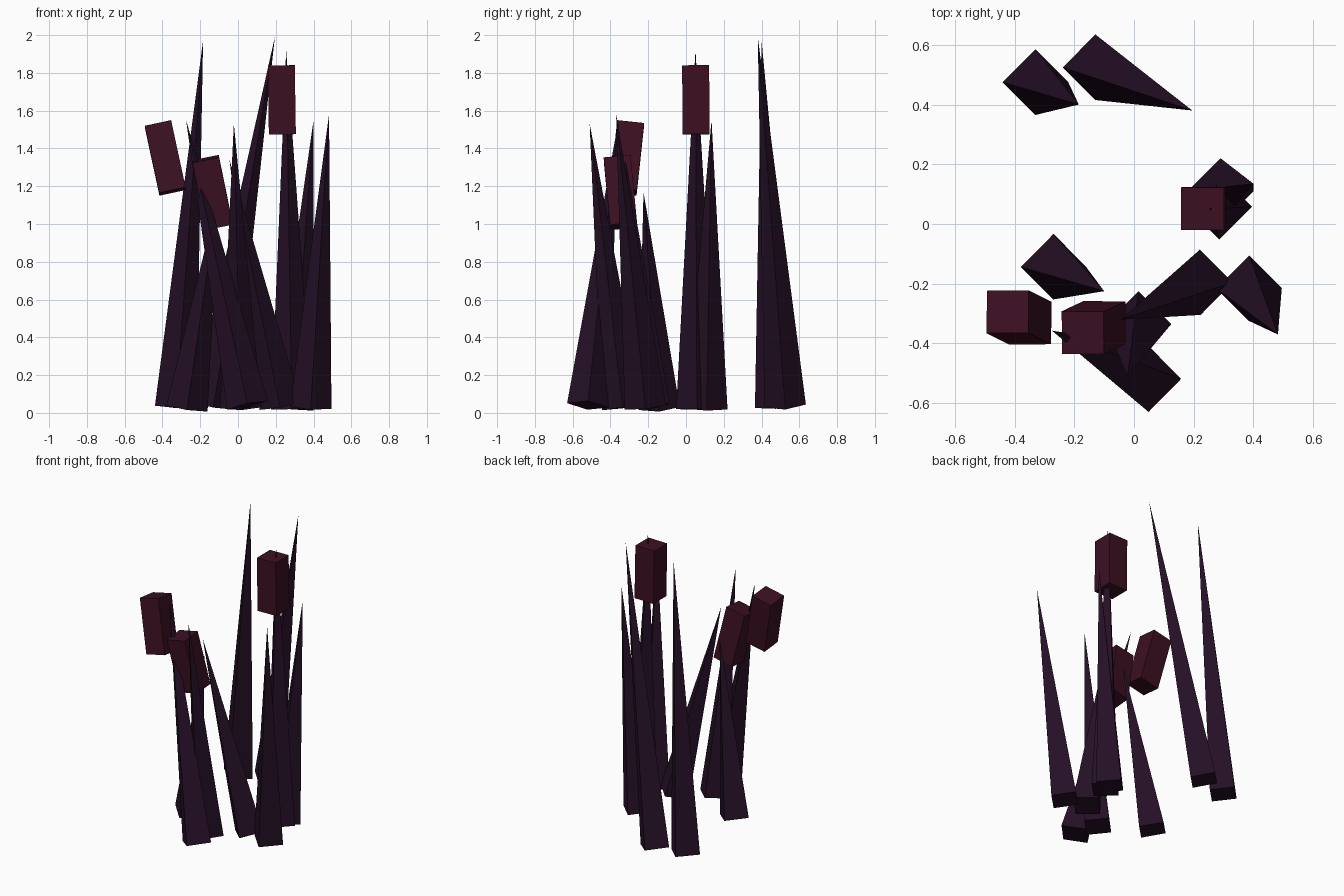
import bpy
from mathutils import Vector

cube = bpy.data.objects.get("Cube")
if cube:
    bpy.data.objects.remove(cube, do_unlink=True)


def material(name, rgb):
    m = bpy.data.materials.new(name)
    m.use_nodes = True
    m.diffuse_color = (*rgb, 1)
    bsdf = next(n for n in m.node_tree.nodes if n.type == "BSDF_PRINCIPLED")
    bsdf.inputs["Base Color"].default_value = (*rgb, 1)
    return m


leaf_mat = material("dark purple", (0.018, 0.005, 0.019))
head_mat = material("dark crimson", (0.045, 0.005, 0.016))
UP = Vector((0, 0, 1))


def finish(name, axis, mat):
    ob = bpy.context.object
    ob.name = name
    ob.rotation_euler = UP.rotation_difference(axis).to_euler()
    ob.data.materials.append(mat)


def blade(name, base, tip):
    """Four-sided spike whose square base is perpendicular to its lean."""
    base, tip = Vector(base), Vector(tip)
    axis = tip - base
    bpy.ops.mesh.primitive_cone_add(vertices=4, radius1=0.11, radius2=0,
                                    depth=axis.length, location=(base + tip) / 2)
    finish(name, axis, leaf_mat)
    return axis


def seed_head(name, centre, axis):
    """Square block that follows the lean of its stalk."""
    bpy.ops.mesh.primitive_cube_add(size=1, location=centre)
    bpy.context.object.scale = (0.143, 0.143, 0.365)
    finish(name, axis, head_mat)


# Plain reed blades: base and tip
blades = {
    "back_right_blade": ((-0.33, 0.475, 0.03), (-0.185, 0.40, 1.97)),
    "back_blade": ((-0.13, 0.525, 0.036), (0.195, 0.38, 1.99)),
    "left_blade": ((0.29, 0.11, 0.02), (0.40, 0.135, 1.55)),
    "right_blade": ((-0.27, -0.143, 0.023), (-0.10, -0.225, 1.17)),
    "front_blade": ((0.015, -0.335, 0.027), (-0.022, -0.51, 1.53)),
    "front_left_blade": ((0.385, -0.215, 0.028), (0.482, -0.37, 1.58)),
}
for name, (base, tip) in blades.items():
    blade(name, base, tip)

# Stalks carrying a seed head: base, tip, head centre
stalks = {
    "tall": ((0.285, 0.058, 0.02), (0.255, 0.05, 1.92), (0.232, 0.052, 1.657)),
    "middle": ((0.222, -0.195, 0.038), (-0.045, -0.32, 1.34), (-0.135, -0.347, 1.167)),
    "outer": ((0.05, -0.52, 0.04), (-0.275, -0.357, 1.55), (-0.385, -0.313, 1.35)),
}
for name, (base, tip, head) in stalks.items():
    axis = blade(name + "_stalk", base, tip)
    seed_head(name + "_seed_head", head, axis)
